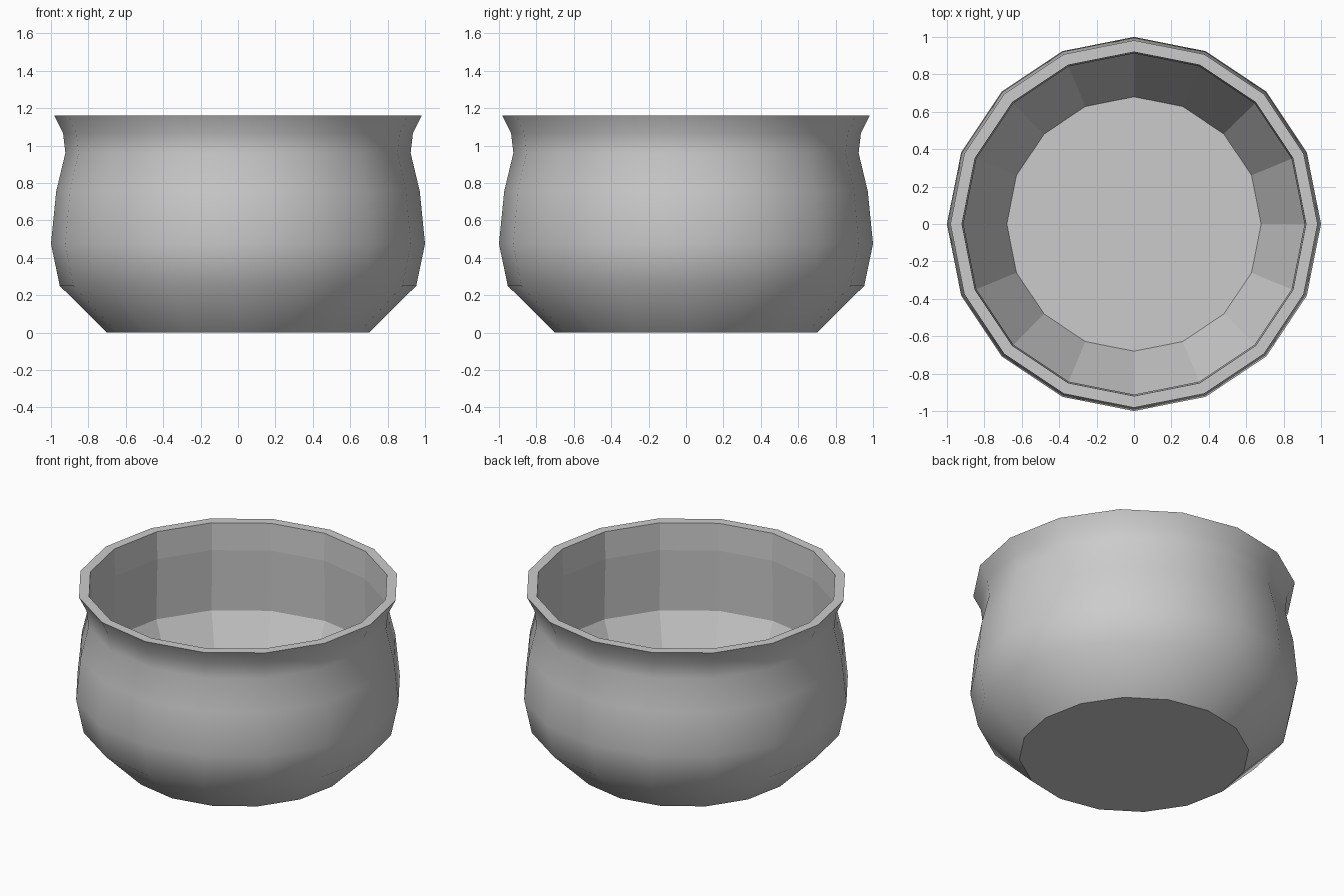
import bpy, bmesh
from math import cos, sin, tau

if "Cube" in bpy.data.objects:
    bpy.data.objects.remove(bpy.data.objects["Cube"])

SIDES = 16

# Profiles as (radius, height): outside from base to lip, inside from lip to floor
outer = [(0.70, 0), (0.953, 0.25), (1.0, 0.475), (0.972, 0.755),
         (0.923, 0.96), (0.935, 1.065), (0.982, 1.16)]
inner = [(0.92, 1.16), (0.912, 0.98), (0.925, 0.57), (0.68, 0.06)]

bm = bmesh.new()
rings = [[bm.verts.new((r * cos(tau * i / SIDES), r * sin(tau * i / SIDES), z))
          for i in range(SIDES)] for r, z in outer + inner]

# Walls: smooth outside, faceted rim and inside
for k, (a, b) in enumerate(zip(rings, rings[1:])):
    for i in range(SIDES):
        j = (i + 1) % SIDES
        face = bm.faces.new((a[i], a[j], b[j], b[i]))
        face.smooth = k < len(outer) - 1

# Underside and inside floor
bm.faces.new(rings[0][::-1])
bm.faces.new(rings[-1])

mesh = bpy.data.meshes.new("pot")
bm.to_mesh(mesh)
bm.free()
pot = bpy.data.objects.new("pot", mesh)
bpy.context.collection.objects.link(pot)
